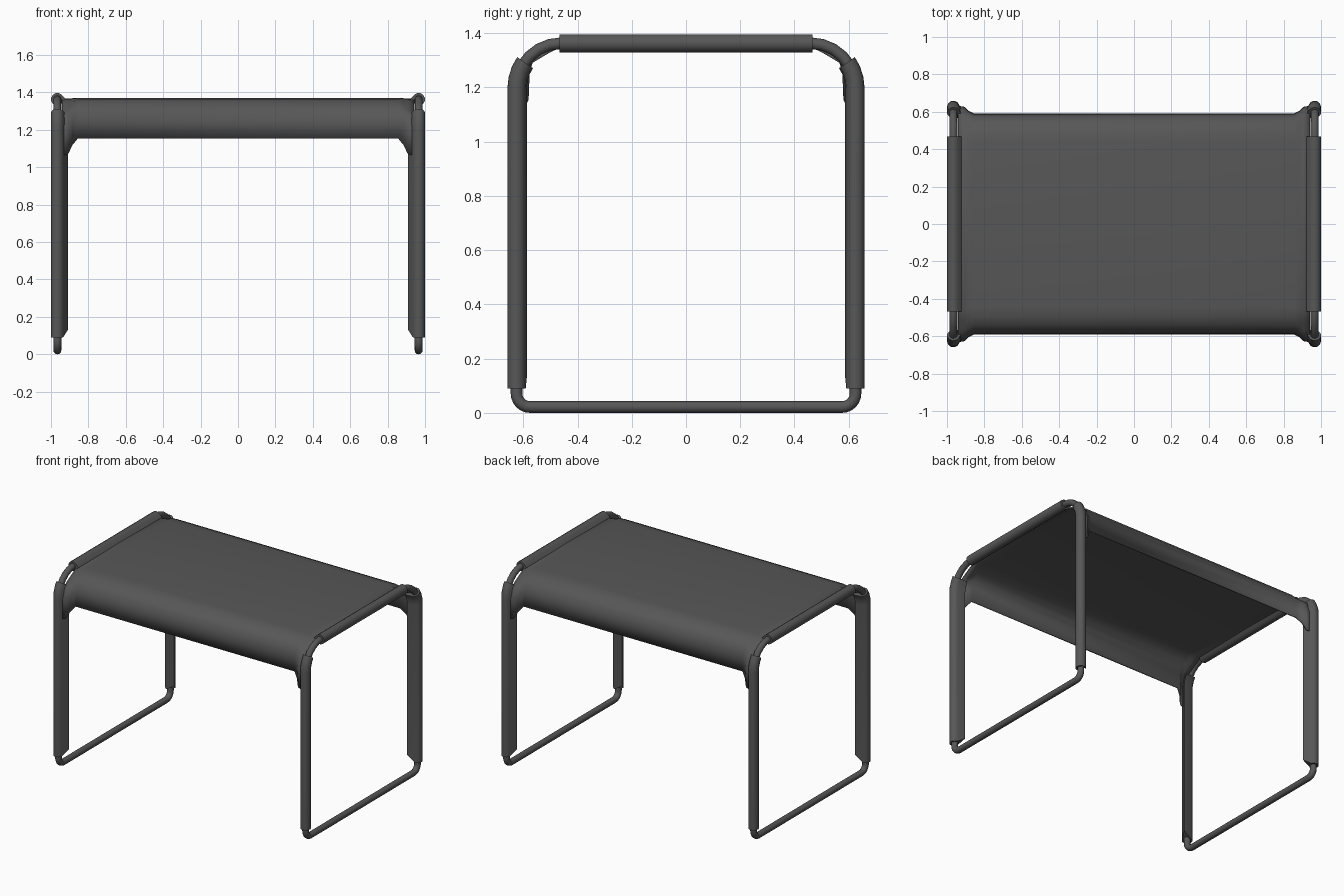
import bpy, bmesh
from math import cos, sin, pi, radians, atan2, acos, hypot

cube = bpy.data.objects.get("Cube")
if cube:
    bpy.data.objects.remove(cube, do_unlink=True)

RAIL_X = 0.966      # centre of each side frame
TUBE_R = 0.0215
SLEEVE_R = 0.034
BEND_R = 0.165      # large top bends
BEND_Y, BEND_Z = 0.46, 1.198
FOOT_R = 0.05       # small bottom bends

grey = bpy.data.materials.new("charcoal grey")
grey.use_nodes = True
colour = (0.095, 0.095, 0.095, 1)
grey.diffuse_color = colour
grey.node_tree.nodes["Principled BSDF"].inputs["Base Color"].default_value = colour


def finish(bm, name, angle=40):
    mesh = bpy.data.meshes.new(name)
    bm.to_mesh(mesh)
    bm.free()
    obj = bpy.data.objects.new(name, mesh)
    bpy.context.collection.objects.link(obj)
    mesh.materials.append(grey)
    bpy.ops.object.select_all(action='DESELECT')
    obj.select_set(True)
    bpy.context.view_layer.objects.active = obj
    bpy.ops.object.shade_smooth_by_angle(angle=radians(angle))
    return obj


def loft(name, rings, closed=False):
    """Skin a list of equal rings; loop it or cap the ends."""
    bm = bmesh.new()
    loops = [[bm.verts.new(p) for p in ring] for ring in rings]
    pairs = list(zip(loops, loops[1:]))
    if closed:
        pairs.append((loops[-1], loops[0]))
    else:
        bm.faces.new(loops[0])
        bm.faces.new(loops[-1])
    for a, b in pairs:
        for i in range(len(a)):
            k = (i + 1) % len(a)
            bm.faces.new((a[i], a[k], b[k], b[i]))
    bmesh.ops.recalc_face_normals(bm, faces=bm.faces)
    return finish(bm, name)


def teardrop(fin_u, fin_n, count=10):
    """Round sleeve section drawn out to a seam; the seam point is last."""
    direction = atan2(fin_n, fin_u)
    half = acos(SLEEVE_R / hypot(fin_u, fin_n))
    step = (2 * pi - 2 * half) / (count - 1)
    angles = [direction + half + step * i for i in range(count)]
    return [(SLEEVE_R * cos(t), SLEEVE_R * sin(t)) for t in angles] + [(fin_u, fin_n)]


# Closed tube frame on each side
def tube_frame(name, sx):
    rings = []
    corners = [(BEND_Y, BEND_Z, BEND_R, 0), (-BEND_Y, BEND_Z, BEND_R, 90),
               (-0.575, 0.0715, FOOT_R, 180), (0.575, 0.0715, FOOT_R, 270)]
    for cy, cz, rad, start in corners:
        for i in range(7):
            a = radians(start + 15 * i)
            ring = []
            for j in range(12):
                t = 2 * pi * j / 12
                d = rad + TUBE_R * sin(t)
                ring.append((sx * RAIL_X + TUBE_R * cos(t),
                             cy + d * cos(a), cz + d * sin(a)))
            rings.append(ring)
    loft(name, rings, closed=True)


# Fabric sleeve around a leg, following the start of the top bend
def leg_sleeve(name, sx, sy):
    section = teardrop(-0.056, -0.038)
    rings = [[(sx * (RAIL_X + u), sy * (BEND_Y + BEND_R + n), 0.09)
              for u, n in section]]
    x, y, z = rings[0][-1]
    rings[0][-1] = (x, y, z + 0.04)
    for deg in (0, 12, 24, 35):
        a = radians(deg)
        rings.append([(sx * (RAIL_X + u),
                       sy * (BEND_Y + (BEND_R + n) * cos(a)),
                       BEND_Z + (BEND_R + n) * sin(a)) for u, n in section])
    loft(name, rings)


# Fabric sleeve around the straight top rail
def rail_sleeve(name, sx):
    section = teardrop(-0.045, 0.002)
    loft(name, [[(sx * (RAIL_X + u), y, BEND_Z + BEND_R + n) for u, n in section]
                for y in (-0.467, 0.467)])


for side, sx in (("left", 1), ("right", -1)):
    tube_frame(side + "_tube_frame", sx)
    rail_sleeve(side + "_rail_sleeve", sx)
    for end, sy in (("front", -1), ("back", 1)):
        leg_sleeve(f"{end}_{side}_leg_sleeve", sx, sy)

# Draped sheet: middle profile blends to a flared profile at the legs
middle = [(0.59, 1.155), (0.586, 1.255), (0.572, 1.305), (0.54, 1.342),
          (0.495, 1.364), (0.44, 1.37), (0, 1.37)]
edge = [(0.632, 1.06), (0.632, 1.2), (0.61, 1.277), (0.57, 1.3),
        (0.52, 1.33), (0.46, 1.362), (0, 1.367)]
half_columns = [(0.855, 0), (0.885, 0.38), (0.907, 0.87), (0.94, 1)]
columns = [(-x, w) for x, w in reversed(half_columns)] + half_columns

bm = bmesh.new()
grid = []
for x, w in columns:
    side = [(m[0] + (e[0] - m[0]) * w, m[1] + (e[1] - m[1]) * w)
            for m, e in zip(middle, edge)]
    profile = [(-y, z) for y, z in side] + side[-2::-1]
    grid.append([bm.verts.new((x, y, z)) for y, z in profile])
for a, b in zip(grid, grid[1:]):
    for i in range(len(a) - 1):
        bm.faces.new((a[i], b[i], b[i + 1], a[i + 1]))
sheet = finish(bm, "fabric_sheet", 50)
thick = sheet.modifiers.new("thickness", 'SOLIDIFY')
thick.thickness = 0.01
thick.offset = -1
